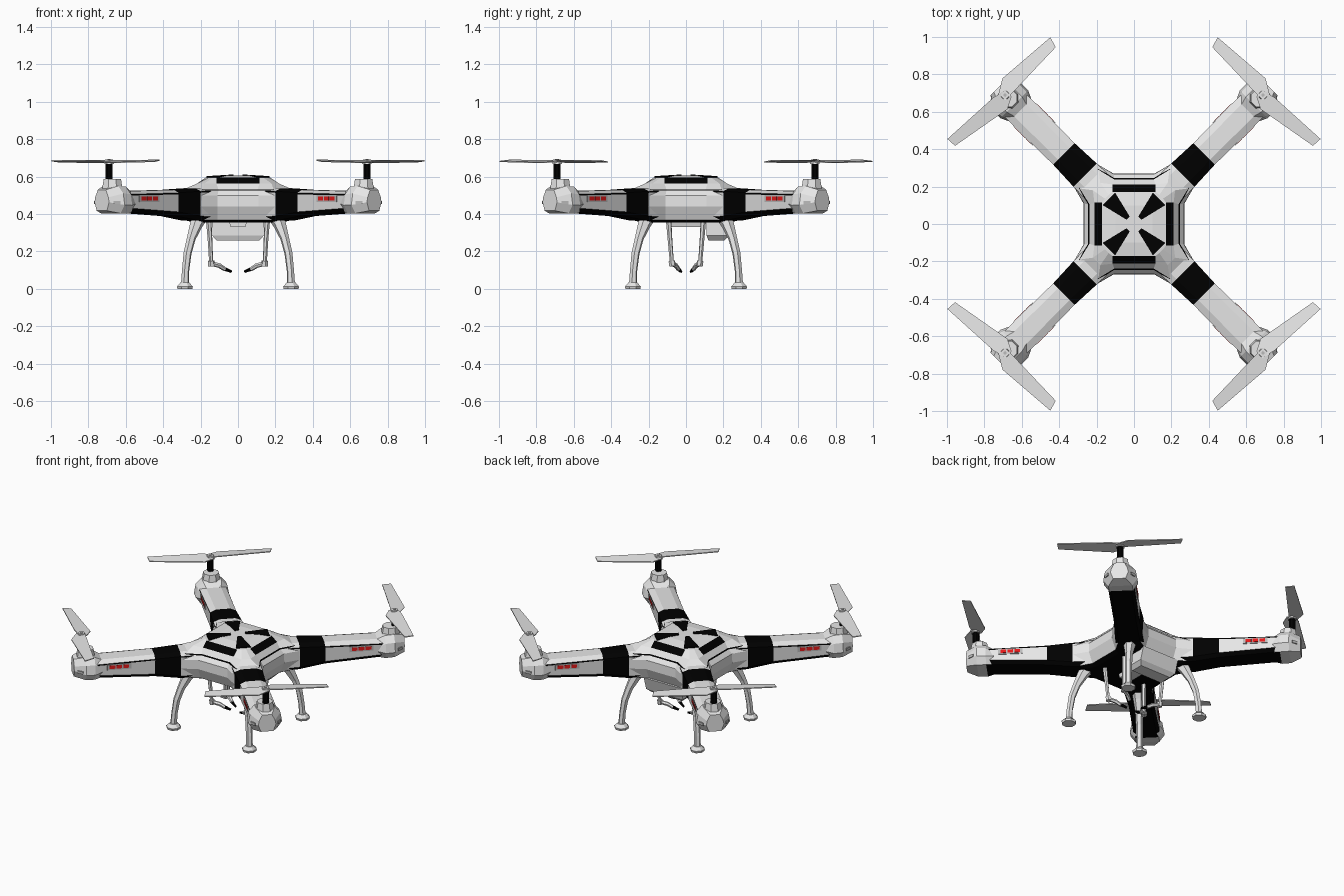
import bpy, bmesh, math
from mathutils import Vector

if "Cube" in bpy.data.objects:
    bpy.data.objects.remove(bpy.data.objects["Cube"])

R2 = math.sqrt(2)


def mat(name, r, g, b):
    m = bpy.data.materials.new(name)
    m.diffuse_color = (r, g, b, 1)
    m.use_nodes = True
    m.node_tree.nodes["Principled BSDF"].inputs["Base Color"].default_value = m.diffuse_color
    return m


BODY = mat("light_grey", .8, .8, .8)
BLACK = mat("black", 0, 0, 0)
GREY = mat("mid_grey", .5, .5, .5)
RED = mat("red", .8, .01, .01)


def diag(d, v, z):
    """Point at distance d along the arm diagonal, v sideways."""
    return Vector(((d + v) / R2, (d - v) / R2, z))


def finish(name, bm, mats, mirror):
    bmesh.ops.recalc_face_normals(bm, faces=bm.faces)
    me = bpy.data.meshes.new(name)
    bm.to_mesh(me)
    bm.free()
    ob = bpy.data.objects.new(name, me)
    bpy.context.collection.objects.link(ob)
    for m in mats:
        me.materials.append(m)
    if mirror:
        mod = ob.modifiers.new("mirror", 'MIRROR')
        mod.use_axis = (True, True, False)
        mod.use_mirror_merge = False
    return ob


def loft(name, rings, mats=(BODY,), rule=None, mirror=True):
    """Skin equal rings of points; rule(section, side) gives the material (section -1/-2 = caps)."""
    bm = bmesh.new()
    vs = [[bm.verts.new(p) for p in r] for r in rings]
    n = len(rings[0])
    rule = rule or (lambda s, k: 0)
    for s in range(len(vs) - 1):
        for k in range(n):
            j = (k + 1) % n
            f = bm.faces.new((vs[s][k], vs[s][j], vs[s + 1][j], vs[s + 1][k]))
            f.material_index = rule(s, k)
    for tag, r in ((-1, vs[0]), (-2, vs[-1])):
        bm.faces.new(r).material_index = rule(tag, 0)
    return finish(name, bm, mats, mirror)


def plate(name, pts, off, m):
    return loft(name, [[Vector(p) for p in pts], [Vector(p) + Vector(off) for p in pts]], (m,))


def tube(name, path, radii, n=6, m=BODY):
    path = [Vector(p) for p in path]
    rings = []
    for i, p in enumerate(path):
        t = (path[min(i + 1, len(path) - 1)] - path[max(i - 1, 0)]).normalized()
        a = t.cross(Vector((1, -1, 0))).normalized()
        b = t.cross(a)
        rings.append([p + radii[i] * (a * math.cos(w) + b * math.sin(w))
                      for w in [2 * math.pi * (k + .5) / n for k in range(n)]])
    return loft(name, rings, (m,))


def cyl(name, d, z0, z1, r0, r1, n, m):
    c = diag(d, 0, 0)
    ring = lambda r, z: [(c.x + r * math.cos(2 * math.pi * (k + .5) / n),
                          c.y + r * math.sin(2 * math.pi * (k + .5) / n), z) for k in range(n)]
    return loft(name, [ring(r0, z0), ring(r1, z1)], (m,))


# Central hull: a 16-sided cross-shaped outline that flares into the arms
def hull_ring(z, a, b, p, q):
    out = []
    for k in range(4):
        c, s = round(math.cos(k * math.pi / 2)), round(math.sin(k * math.pi / 2))
        for x, y in ((a, -b), (a, b), (p, q), (q, p)):
            out.append((x * c - y * s, x * s + y * c, z))
    return out


hull = [hull_ring(*r) for r in (
    (.355, .21, .10, .24, .165), (.368, .24, .11, .285, .19), (.44, .27, .11, .325, .205),
    (.50, .268, .11, .325, .205), (.525, .245, .105, .30, .195), (.532, .238, .105, .29, .19),
    (.563, .212, .115, .22, .18), (.595, .172, .115, .155, .135), (.606, .10, .06, .085, .07))]


def hull_rule(s, k):
    if s in (-1, 0, 4):                   # belly and thin waist stripe
        return 1
    return 1 if s == 6 and k % 4 == 0 else 0   # four bars on the shoulders


loft("hull", hull, (BODY, BLACK), hull_rule, mirror=False)

# Black wedges on the roof
plate("roof_wedge", [diag(.045, -.012, .611), diag(.045, .012, .611),
                     diag(.19, .047, .603), diag(.19, -.047, .603)], (0, 0, -.008), BLACK)


# Arms and motor pods
def arm_ring(d, w, zb, zt):
    half = [(.55 * w, zt), (w, zt - .016), (w, zt - .024), (.97 * w, zb + .022), (.75 * w, zb)]
    return [diag(d, v, z) for v, z in half] + [diag(d, -v, z) for v, z in reversed(half)]


def arm_rule(s, k):
    if s == 1:                            # wide black band
        return 1
    return 1 if k in (1, 7, 3, 4, 5) else 0    # edge stripes and underside


loft("arm", [arm_ring(.28, .09, .365, .54), arm_ring(.37, .088, .367, .538),
             arm_ring(.53, .081, .39, .53), arm_ring(.90, .084, .41, .522)],
     (BODY, BLACK), arm_rule)


def pod_ring(d, w, zb, zt):
    half = [(.55 * w, zt), (.9 * w, zt - .04), (w, zb + .045), (.7 * w, zb)]
    return [diag(d, v, z) for v, z in half] + [diag(d, -v, z) for v, z in reversed(half)]


loft("motor_pod", [pod_ring(.86, .084, .409, .523), pod_ring(.905, .105, .402, .547),
                   pod_ring(.962, .105, .404, .55), pod_ring(1.03, .055, .418, .53)],
     (BODY, BLACK), lambda s, k: 1 if s == 0 and k == 3 else 0)
cyl("motor_housing", .95, .53, .587, .06, .05, 8, BODY)
cyl("motor_shaft", .975, .58, .672, .02, .02, 8, BLACK)
cyl("prop_hub", .975, .668, .692, .028, .022, 8, BODY)
cyl("prop_screw", .975, .691, .695, .010, .010, 6, GREY)

# Small lamp windows on the pod corners and light bars on both arm sides
for sgn, side in ((1, "right"), (-1, "left")):
    a, b = diag(.980, sgn * .090, 0), diag(1.010, sgn * .068, 0)
    up = lambda p, z: p + Vector((0, 0, z))
    plate("pod_lamp_" + side, [up(a, .453), up(b, .453), up(b, .471), up(a, .471)],
          diag(.004, sgn * .005, 0), GREY)

    def side_plate(name, d0, d1, z0, z1, v, m):
        plate(name, [diag(d0, sgn * v, z0), diag(d1, sgn * v, z0),
                     diag(d1, sgn * v, z1), diag(d0, sgn * v, z1)], diag(0, sgn * .006, 0), m)

    side_plate("light_bar_" + side, .68, .83, .465, .502, .080, GREY)
    for i in range(3):
        d = .694 + i * .043
        side_plate("red_light_%s_%d" % (side, i), d, d + .036, .473, .495, .082, RED)

# Two-bladed propellers, slightly pitched
hub = diag(.975, 0, .68)
blades = (("prop_blade_a", 130, ((-.02, .02), (.07, .025), (.37, .043), (.392, -.013), (.06, -.068), (-.02, -.03))),
          ("prop_blade_b", -40, ((-.02, .02), (.06, .03), (.387, .018), (.379, -.036), (.04, -.066), (-.02, -.03))))
for name, deg, outline in blades:
    c, s = math.cos(math.radians(deg)), math.sin(math.radians(deg))
    plate(name, [hub + Vector((u * c - v * s, u * s + v * c, .12 * v)) for u, v in outline],
          (0, 0, .006), BODY)

# Landing legs with flared feet
tube("landing_leg", [(t, t, z) for t, z in ((.205, .385), (.225, .34), (.25, .27), (.27, .19), (.28, .1), (.284, .02))],
     [.042, .034, .024, .022, .02, .022])
cyl("leg_foot", .284 * R2, .012, .035, .046, .025, 8, BODY)
cyl("foot_pad", .284 * R2, 0, .014, .043, .047, 8, BODY)


# Battery box under the rear and gripper mount
def box(name, lo, hi):
    ring = lambda x, y0, y1, z: [(-x, y0, z), (x, y0, z), (x, y1, z), (-x, y1, z)]
    loft(name, [ring(*lo), ring(*hi)], mirror=False)


box("battery_box_lower", (.115, .12, .205, .26), (.138, .11, .23, .285))
box("battery_box_upper", (.138, .11, .23, .285), (.138, .11, .255, .37))
box("gripper_mount", (.04, -.09, .09, .33), (.05, -.09, .09, .37))

# Four gripper fingers with black tips
tube("gripper_finger", [(.157, .093, .37), (.15, .086, .27), (.143, .075, .13)], [.015, .013, .011])
tube("gripper_joint", [(.143, .076, .15), (.142, .072, .122)], [.018, .018])
tube("gripper_claw", [(.143, .073, .135), (.10, .055, .125), (.07, .04, .105)], [.013, .013, .011])
tube("gripper_tip", [(.075, .042, .108), (.035, .026, .092)], [.011, .007], m=BLACK)
